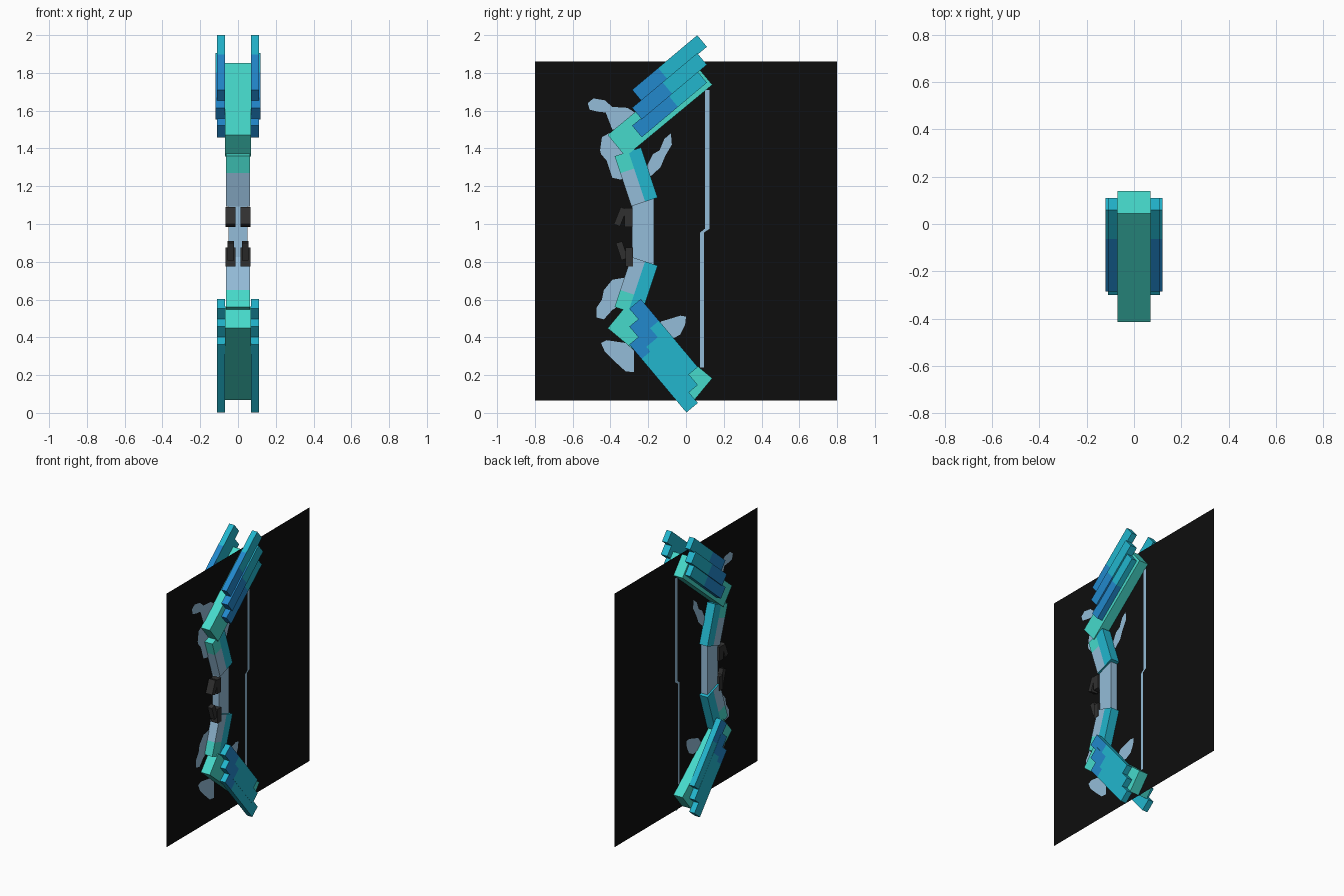
import bpy, bmesh, math
from mathutils import Vector

if "Cube" in bpy.data.objects:
    bpy.data.objects.remove(bpy.data.objects["Cube"])


def material(name, r, g, b):
    m = bpy.data.materials.new(name)
    lin = [(c / 255 / 12.92 if c < 11 else ((c / 255 + 0.055) / 1.055) ** 2.4) for c in (r, g, b)]
    m.diffuse_color = (*lin, 1)
    m.use_nodes = True
    m.node_tree.nodes["Principled BSDF"].inputs["Base Color"].default_value = m.diffuse_color
    return m


MATS = [material("teal", 70, 218, 203), material("cyan", 34, 182, 206),
        material("blue", 34, 136, 204), material("pale steel", 148, 188, 216),
        material("black", 13, 13, 13), material("charcoal", 48, 48, 48)]
TEAL, CYAN, BLUE, PALE, BLACK, CHARCOAL = range(6)
MID = 0.96  # height of the mirror plane between the upper and lower half


def finish(name, bm):
    me = bpy.data.meshes.new(name)
    bm.to_mesh(me)
    bm.free()
    for m in MATS:
        me.materials.append(m)
    ob = bpy.data.objects.new(name, me)
    bpy.context.collection.objects.link(ob)
    return ob


def box(name, corner, angle, length, width, x0, x1, rule, cuts_u=(), cuts_v=(), flip=False):
    """Box in the side plane: u runs along angle from the corner, v is 90 degrees left of u.
    rule is a colour, or a function of (u, v, normal) for each face."""
    bm = bmesh.new()
    bmesh.ops.create_cube(bm, size=1)
    for v in bm.verts:
        v.co = Vector(((x0 + x1) / 2 + v.co.x * (x1 - x0),
                       (v.co.y + 0.5) * length, (v.co.z + 0.5) * width))
    for axis, cuts in ((1, cuts_u), (2, cuts_v)):
        for c in cuts:
            p, n = Vector((0, 0, 0)), Vector((0, 0, 0))
            p[axis], n[axis] = c, 1
            bmesh.ops.bisect_plane(bm, geom=bm.verts[:] + bm.edges[:] + bm.faces[:],
                                   plane_co=p, plane_no=n)
    bm.normal_update()
    for f in bm.faces:
        c = f.calc_center_median()
        f.material_index = rule(c.y, c.z, f.normal) if callable(rule) else rule
    a = math.radians(angle)
    for v in bm.verts:
        _, u, w = v.co
        z = corner[1] + u * math.sin(a) + w * math.cos(a)
        v.co.y = corner[0] + u * math.cos(a) - w * math.sin(a)
        v.co.z = 2 * MID - z if flip else z
    bmesh.ops.recalc_face_normals(bm, faces=bm.faces)
    return finish(name, bm)


def flat(name, points, color, offsets):
    """Flat outline in the side plane, repeated at each x offset."""
    bm = bmesh.new()
    for x in offsets:
        f = bm.faces.new([bm.verts.new((x, y, z)) for y, z in points])
        f.material_index = color
        f.normal_update()
        if f.normal.x * x < 0:
            f.normal_flip()
    return finish(name, bm)


# Grip
box("grip", (-0.285, 0.78), 0, 0.115, 0.36, -0.05, 0.05, PALE)


# Angled risers and limbs, upper and lower
def riser_color(u, v, n):
    if n.y < -0.5 or n.z < -0.5 or v < 0.07:
        return CYAN
    return TEAL if u > 0.185 else PALE


for side, flip in (("upper", False), ("lower", True)):
    box(side + "_riser", (-0.15, 1.14), 108.4, 0.28, 0.147, -0.063, 0.063,
        riser_color, (0.185,), (0.07,), flip)
    box(side + "_limb", (-0.32, 1.357), 39.6, 0.596, 0.149, -0.07, 0.07, TEAL, flip=flip)


# Stepped side plates on both limbs
def upper_rule(split):
    def rule(u, v, n):
        return BLUE if u < (0.29 if n.z > 0.5 else split) else CYAN
    return rule


def lower_rule(split):
    def rule(u, v, n):
        return BLUE if u < split and abs(n.x) > 0.5 else CYAN
    return rule


for i in range(3):
    for s, side in ((1, "right"), (-1, "left")):
        t = (0.11, 0.12, 0.11)[i]
        x0, x1 = sorted((s * 0.069, s * t))
        split = (0.18, 0.21, 0.25)[i]
        box(f"upper_{side}_plate_{i + 1}", (-0.234, 1.649 - 0.095 * i), 40, 0.45, 0.08,
            x0, x1, upper_rule(split), (split, 0.29))
        t = (0.11, 0.111, 0.11)[i]
        x0, x1 = sorted((s * 0.069, s * t))
        split = (0.15, 0.14, 0.10)[i]
        box(f"lower_{side}_plate_{i + 1}", (-0.30, 0.552 - 0.095 * i), -50, 0.47, 0.079,
            x0, x1, lower_rule(split), (split,))

# Small dark blocks in front of the grip
for s, side in ((1, "right"), (-1, "left")):
    wide = sorted((s * 0.013, s * 0.065))
    thin = sorted((s * 0.022, s * 0.056))
    box(f"upper_{side}_block", (-0.325, 0.985), 0, 0.043, 0.1, *wide, CHARCOAL)
    box(f"lower_{side}_block", (-0.32, 0.775), 0, 0.04, 0.1, *wide, CHARCOAL)
    box(f"upper_{side}_tilted_block", (-0.382, 1.0), -22, 0.035, 0.097, *wide, CHARCOAL)
    box(f"lower_{side}_tilted_block", (-0.342, 0.808), 18, 0.035, 0.095, *thin, CHARCOAL)

# Black backing sheet on the centre plane
flat("backing_sheet", [(-0.8, 0.065), (0.8, 0.065), (0.8, 1.86), (-0.8, 1.86)], BLACK, (0.0,))

# Painted pale shapes on both faces of the sheet
PAINT = {
    "upper_front_spike": [(-.52, 1.64), (-.49, 1.665), (-.43, 1.655), (-.39, 1.62), (-.31, 1.615),
                          (-.27, 1.59), (-.3, 1.5), (-.39, 1.5), (-.425, 1.59), (-.47, 1.595), (-.51, 1.605)],
    "upper_middle_spike": [(-.455, 1.39), (-.445, 1.46), (-.39, 1.49), (-.3, 1.42), (-.3, 1.27),
                           (-.345, 1.235), (-.39, 1.245), (-.42, 1.335), (-.45, 1.37)],
    "upper_back_spike": [(-.08, 1.48), (-.075, 1.42), (-.11, 1.36), (-.135, 1.3), (-.19, 1.25),
                         (-.205, 1.31), (-.175, 1.37), (-.14, 1.39), (-.115, 1.45)],
    "lower_front_spike": [(-.3, .72), (-.39, .705), (-.435, .65), (-.445, .6), (-.475, .555),
                          (-.475, .505), (-.435, .495), (-.39, .545), (-.3, .6)],
    "lower_middle_spike": [(-.45, .37), (-.42, .385), (-.32, .37), (-.275, .33), (-.275, .215),
                           (-.32, .22), (-.375, .27), (-.43, .325)],
    "lower_back_spike": [(0, .51), (-.005, .465), (-.03, .415), (-.075, .39), (-.14, .4),
                         (-.165, .44), (-.13, .485), (-.095, .495), (-.03, .515)],
    "string": [(.075, .24), (.095, .24), (.095, .955), (.125, .975), (.125, 1.71),
               (.1, 1.71), (.1, .975), (.075, .955)],
}
for name, pts in PAINT.items():
    flat(name, pts, PALE, (0.003, -0.003))
